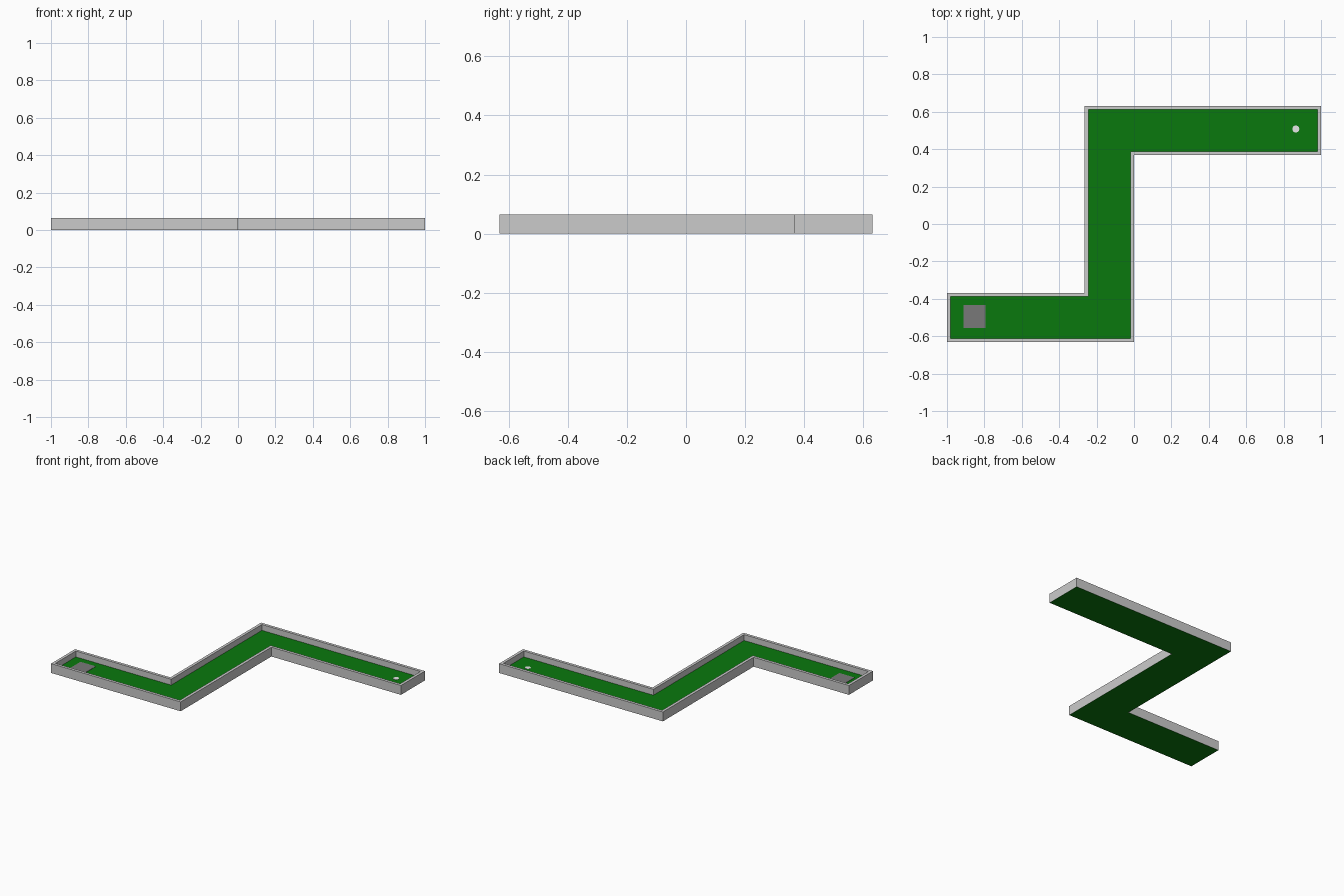
import bpy, bmesh, math

if "Cube" in bpy.data.objects:
    bpy.data.objects.remove(bpy.data.objects["Cube"])

def mat(name, col):
    m = bpy.data.materials.new(name)
    m.diffuse_color = (*col, 1)
    m.use_nodes = True
    m.node_tree.nodes["Principled BSDF"].inputs["Base Color"].default_value = m.diffuse_color
    return m

GREEN = mat("turf green", (0.003, 0.19, 0.004))
GREY = mat("wall grey", (0.6, 0.6, 0.6))
DARK = mat("tee grey", (0.19, 0.19, 0.19))
WHITE = mat("cup white", (0.8, 0.8, 0.8))

H, T, FLOOR = 0.065, 0.02, 0.024
PATH = [(-1, -.632), (0, -.632), (0, .368), (1, .368),
        (1, .632), (-.264, .632), (-.264, -.368), (-1, -.368)]

def inset(d):
    """Outline moved inward by d (axis-aligned counter-clockwise path)."""
    out = []
    for i, (x, y) in enumerate(PATH):
        px, py = PATH[i - 1]
        nx, ny = PATH[(i + 1) % len(PATH)]
        for ax, ay, bx, by in ((px, py, x, y), (x, y, nx, ny)):
            l = math.hypot(bx - ax, by - ay)
            x -= (by - ay) / l * d
            y += (bx - ax) / l * d
            if (ax, ay) == (px, py):
                x0, y0 = x, y
                x, y = PATH[i]
                dx, dy = x0 - x, y0 - y
        out.append((x + dx, y + dy))
    return out

def finish(bm, name, m):
    me = bpy.data.meshes.new(name)
    bm.to_mesh(me)
    bm.free()
    me.materials.append(m)
    ob = bpy.data.objects.new(name, me)
    bpy.context.collection.objects.link(ob)
    return ob

def prism(name, pts, z0, z1, m):
    bm = bmesh.new()
    lo = [bm.verts.new((x, y, z0)) for x, y in pts]
    hi = [bm.verts.new((x, y, z1)) for x, y in pts]
    bm.faces.new(lo[::-1])
    bm.faces.new(hi)
    n = len(pts)
    for i in range(n):
        j = (i + 1) % n
        bm.faces.new((lo[i], lo[j], hi[j], hi[i]))
    return finish(bm, name, m)

# border wall swept round the outline: (inset, height) profile
bm = bmesh.new()
profile = [(0, 0), (0, H), (T, H), (T, 0)]
rings = [[bm.verts.new((x, y, z)) for x, y in inset(d)] for d, z in profile]
for a, b in zip(rings, rings[1:]):
    for i in range(8):
        j = (i + 1) % 8
        bm.faces.new((a[i], a[j], b[j], b[i]))
finish(bm, "border_wall", GREY)

# turf bed
prism("turf", inset(0.001), 0, FLOOR, GREEN)

# tee mat and cup
prism("tee_mat", [(-.912, -.556), (-.794, -.556), (-.794, -.434), (-.912, -.434)],
      FLOOR - .001, FLOOR + .002, DARK)
prism("cup", [(.865 + .019 * math.cos(k * math.pi / 8), .508 + .019 * math.sin(k * math.pi / 8))
              for k in range(16)], FLOOR - .001, FLOOR + .002, WHITE)
